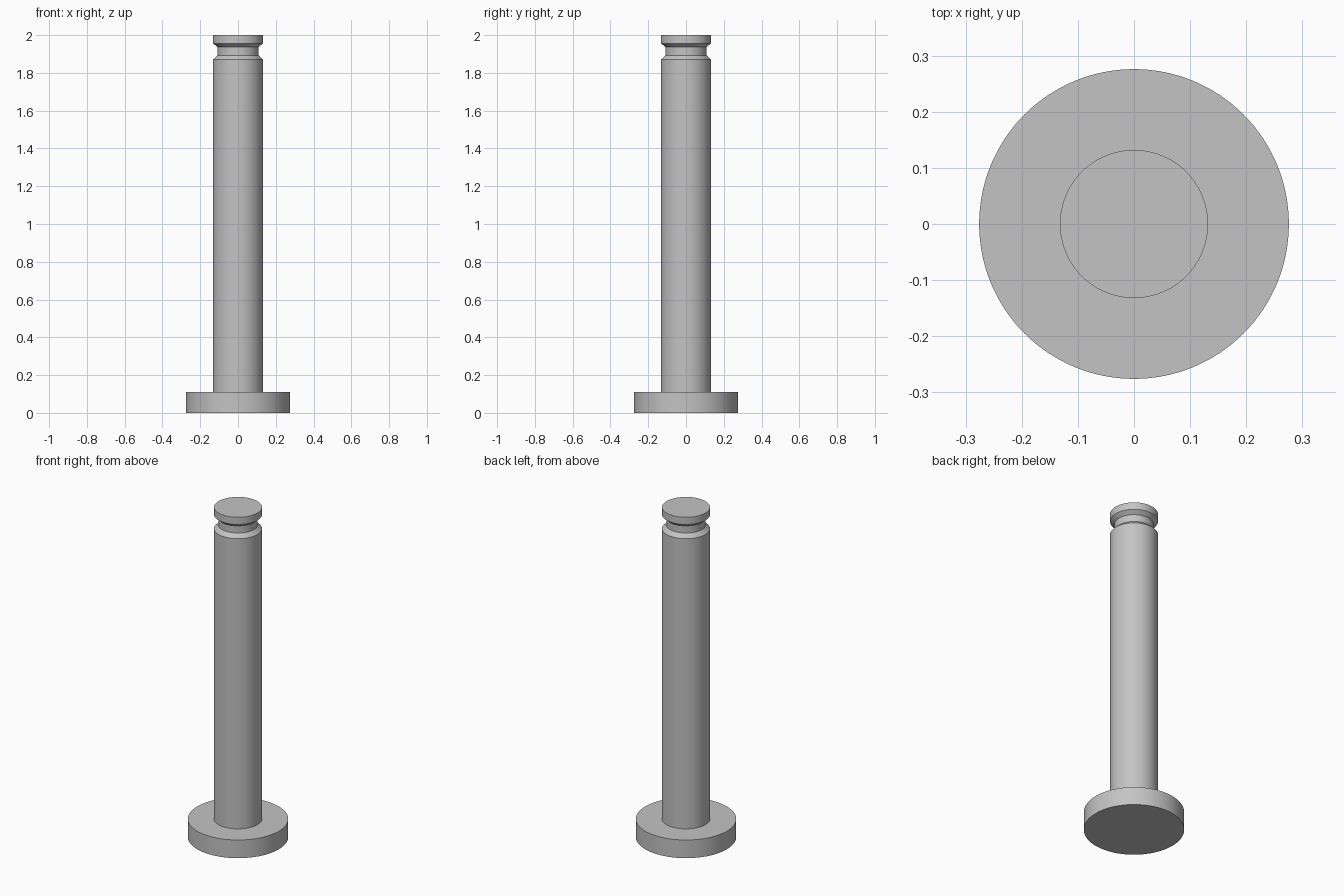
import bpy, bmesh, math

if "Cube" in bpy.data.objects:
    bpy.data.objects.remove(bpy.data.objects["Cube"])

steel = bpy.data.materials.new("grey steel")
steel.diffuse_color = (0.55, 0.55, 0.55, 1.0)
steel.use_nodes = True
steel.node_tree.nodes["Principled BSDF"].inputs["Base Color"].default_value = steel.diffuse_color


def lathe(name, profile, segments=128):
    """Spin an (radius, z) profile that starts and ends on the axis."""
    bm = bmesh.new()
    rings = []
    for r, z in profile:
        if r == 0:
            rings.append([bm.verts.new((0, 0, z))] * segments)
        else:
            rings.append([bm.verts.new((r * math.cos(2 * math.pi * i / segments),
                                        r * math.sin(2 * math.pi * i / segments), z))
                          for i in range(segments)])
    for a, b in zip(rings, rings[1:]):
        for i in range(segments):
            j = (i + 1) % segments
            bm.faces.new(list(dict.fromkeys((a[i], a[j], b[j], b[i]))))
    bmesh.ops.recalc_face_normals(bm, faces=bm.faces)
    mesh = bpy.data.meshes.new(name)
    bm.to_mesh(mesh)
    bm.free()
    mesh.materials.append(steel)
    obj = bpy.data.objects.new(name, mesh)
    bpy.context.collection.objects.link(obj)
    bpy.ops.object.select_all(action='DESELECT')
    obj.select_set(True)
    bpy.context.view_layer.objects.active = obj
    bpy.ops.object.shade_smooth_by_angle(angle=math.radians(25))
    return obj


R_HEAD, R_SHAFT, R_NECK = 0.276, 0.132, 0.108

# Wide base flange, shaft, retaining groove with sloped walls, and end cap
lathe("clevis_pin", [
    (0, 0), (R_HEAD, 0), (R_HEAD, 0.11),
    (R_SHAFT, 0.11), (R_SHAFT, 1.87),
    (R_NECK, 1.893), (R_NECK, 1.936),
    (R_SHAFT, 1.956), (R_SHAFT, 2.0), (0, 2.0),
])
